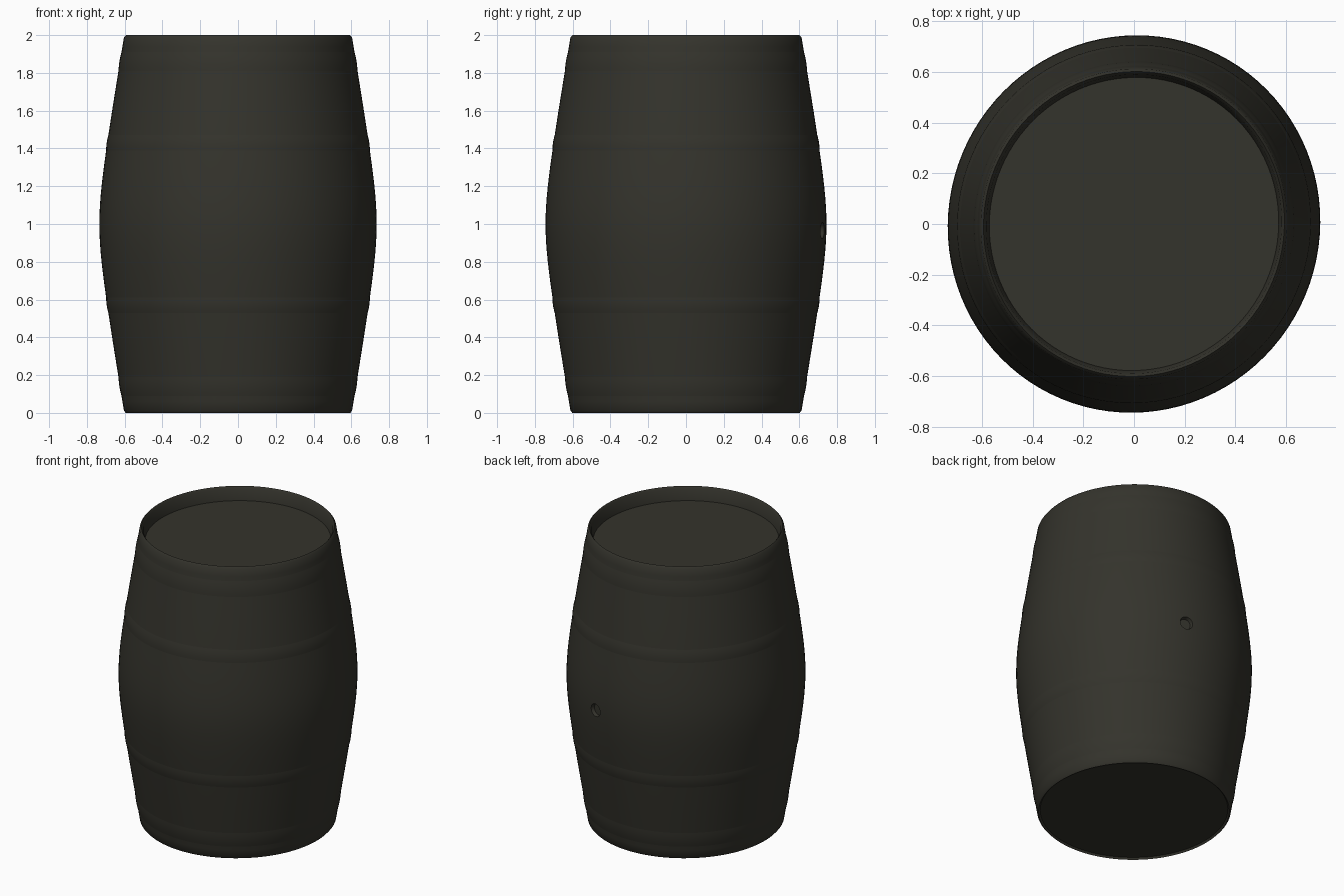
import bpy
import bmesh
from math import radians, sin, cos, pi, sqrt
from mathutils import Matrix, Vector

if "Cube" in bpy.data.objects:
    bpy.data.objects.remove(bpy.data.objects["Cube"])

SEGMENTS = 96
COLOR = (0.034, 0.033, 0.025, 1)

wood = bpy.data.materials.new("dark olive grey")
wood.use_nodes = True
wood.diffuse_color = COLOR
shader = wood.node_tree.nodes["Principled BSDF"]
shader.inputs["Base Color"].default_value = COLOR
shader.inputs["Roughness"].default_value = 0.9

# Cross-section of the worn staves: very slightly oval, turned off the axes
TURN = Matrix.Rotation(radians(65), 4, "Z")
OVAL = TURN @ Matrix.Diagonal((1.01, 0.99, 1, 1)) @ TURN.transposed()


def stave_radius(z):
    """Barrel side: straight tapers joined by a rounded belly."""
    belly = 0.042
    return 0.739 + belly - sqrt(belly ** 2 + (0.17 * (z - 1)) ** 2)


def lathe(name, profile, closed=False):
    """Spin (radius, z) points around the z axis."""
    bm = bmesh.new()
    verts = [bm.verts.new((r, 0, z)) for r, z in profile]
    edges = [bm.edges.new(pair) for pair in zip(verts, verts[1:])]
    if closed:
        edges.append(bm.edges.new((verts[-1], verts[0])))
    bmesh.ops.spin(bm, geom=verts + edges, cent=(0, 0, 0), axis=(0, 0, 1),
                   angle=2 * pi, steps=SEGMENTS, use_duplicate=False)
    bmesh.ops.remove_doubles(bm, verts=bm.verts, dist=0.0005)
    bmesh.ops.transform(bm, matrix=OVAL, verts=bm.verts)
    bmesh.ops.recalc_face_normals(bm, faces=bm.faces)
    mesh = bpy.data.meshes.new(name)
    bm.to_mesh(mesh)
    bm.free()
    mesh.materials.append(wood)
    obj = bpy.data.objects.new(name, mesh)
    bpy.context.collection.objects.link(obj)
    return obj


def activate(obj):
    bpy.ops.object.select_all(action="DESELECT")
    obj.select_set(True)
    bpy.context.view_layer.objects.active = obj


# Barrel body: flat underside, worn crowned rims and a sunken lid
foot, brim, steps = 0.011, 1.988, 40
heights = [foot + (brim - foot) * i / steps for i in range(steps + 1)]
side = [(stave_radius(z), z) for z in heights]
base = [(0, 0.014), (0.588, 0.012), (0.598, 0)]
lid = [(0.597, 2), (0.586, 1.985), (0.574, 1.909), (0, 1.909)]
body = lathe("barrel_body", base + side + lid)

# Shallow bung hole in the back
angle = radians(14)
outward = Vector((sin(angle), cos(angle), 0))
bm = bmesh.new()
place = Matrix.Translation(outward * 0.748 + Vector((0, 0, 0.965)))
facing = outward.to_track_quat("Z", "Y").to_matrix().to_4x4()
bmesh.ops.create_cone(bm, cap_ends=True, segments=24, radius1=0.036,
                      radius2=0.052, depth=0.05, matrix=place @ facing)
cutter_mesh = bpy.data.meshes.new("bung_cutter")
bm.to_mesh(cutter_mesh)
bm.free()
cutter_mesh.materials.append(wood)
cutter = bpy.data.objects.new("bung_cutter", cutter_mesh)
cutter.hide_render = True
bpy.context.collection.objects.link(cutter)
cut = body.modifiers.new("bung_hole", "BOOLEAN")
cut.operation = "DIFFERENCE"
cut.solver = "EXACT"
cut.object = cutter
activate(body)
bpy.ops.object.modifier_apply(modifier=cut.name)
bpy.data.objects.remove(cutter)


# Low, soft hoops that barely rise from the staves
def hoop(name, low, high):
    outer = []
    for i in range(13):
        t = i / 12
        z = low + (high - low) * t
        outer.append((stave_radius(z) - 0.001 + 0.004 * sin(pi * t), z))
    inner = [(stave_radius(z) - 0.01, z) for z in (high, low)]
    return lathe(name, outer + inner, closed=True)


parts = [body]
for label, low, high in (("end", 0.08, 0.2), ("quarter", 0.52, 0.62)):
    parts.append(hoop("lower_" + label + "_hoop", low, high))
    parts.append(hoop("upper_" + label + "_hoop", 2 - high, 2 - low))

for part in parts:
    activate(part)
    bpy.ops.object.shade_smooth_by_angle(angle=radians(35))
